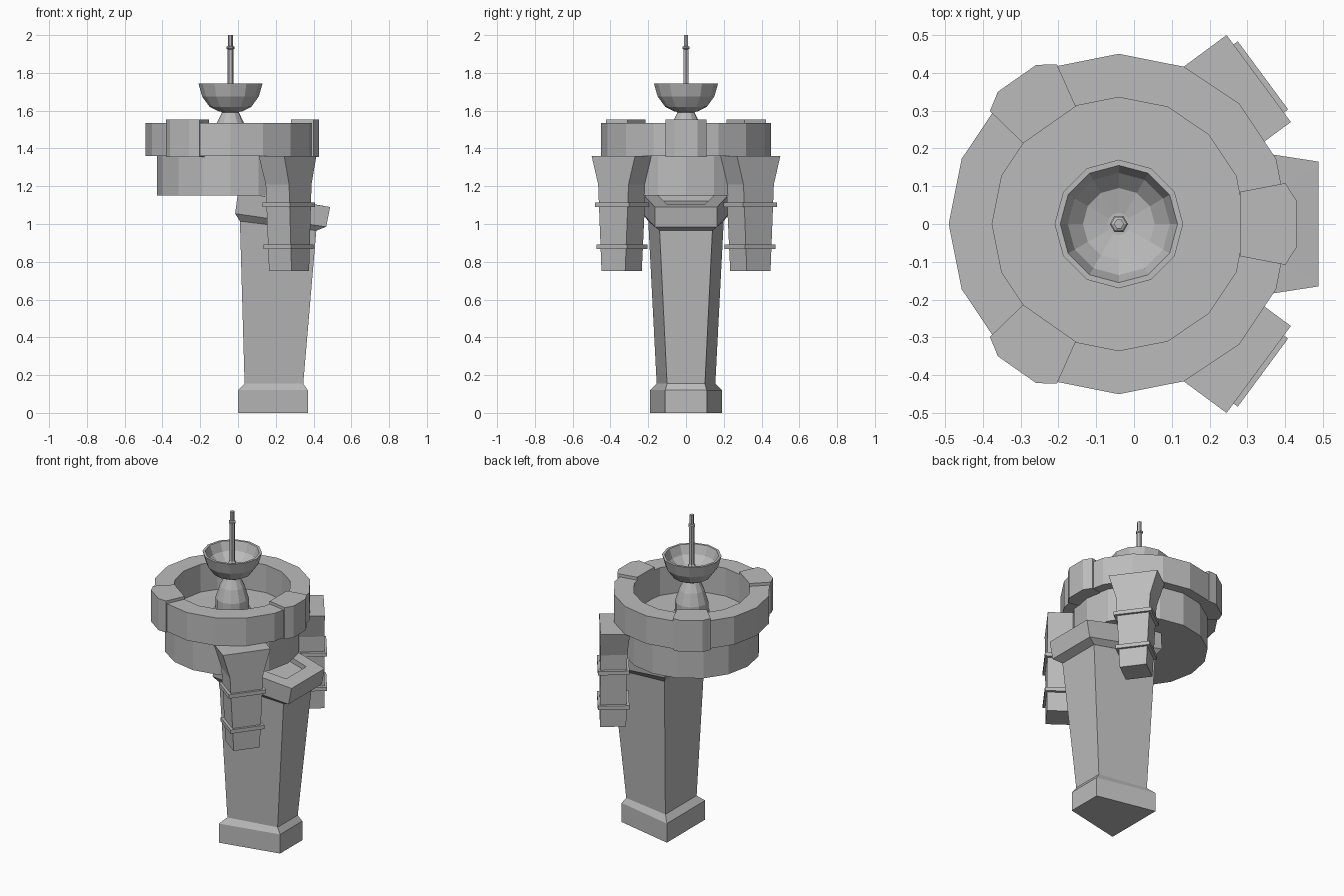
import bpy, bmesh, math
from mathutils import Vector, Matrix

cube = bpy.data.objects.get("Cube")
if cube:
    bpy.data.objects.remove(cube, do_unlink=True)

grey = bpy.data.materials.new("stone_grey")
grey.use_nodes = True
grey.diffuse_color = (0.5, 0.5, 0.5, 1)
bsdf = grey.node_tree.nodes["Principled BSDF"]
bsdf.inputs["Base Color"].default_value = (0.5, 0.5, 0.5, 1)
bsdf.inputs["Roughness"].default_value = 0.8

AXIS = -0.04  # x of the round upper body


def loft(name, rings, loop=False):
    """Skin a stack of cross-sections; loop joins last to first."""
    bm = bmesh.new()
    rows = [[bm.verts.new(p) for p in ring] for ring in rings]
    n = len(rows[0])
    pairs = list(zip(rows, rows[1:]))
    if loop:
        pairs.append((rows[-1], rows[0]))
    else:
        bm.faces.new(rows[0])
        bm.faces.new(rows[-1])
    for a, b in pairs:
        for i in range(n):
            j = (i + 1) % n
            bm.faces.new((a[i], a[j], b[j], b[i]))
    bmesh.ops.recalc_face_normals(bm, faces=bm.faces)
    mesh = bpy.data.meshes.new(name)
    bm.to_mesh(mesh)
    bm.free()
    mesh.materials.append(grey)
    obj = bpy.data.objects.new(name, mesh)
    bpy.context.collection.objects.link(obj)
    return obj


def revolve(name, profile, sides, loop=False):
    """Turn (radius, z) points around the body axis."""
    turn = [math.tau * i / sides for i in range(sides)]
    return loft(name, [[(AXIS + r * math.cos(a), r * math.sin(a), z) for a in turn]
                       for r, z in profile], loop)


def trap(x0, x1, w0, w1, z0, z1=None):
    """Trapezoid section: half-width and height given at each x end."""
    z1 = z0 if z1 is None else z1
    return [(x0, -w0, z0), (x1, -w1, z1), (x1, w1, z1), (x0, w0, z0)]


# Foot and tapered column
loft("foot", [trap(0, .37, .19, .11, 0), trap(0, .37, .19, .11, .12),
              trap(.035, .345, .155, .1, .155)])
loft("column", [trap(.035, .345, .155, .1, .15), trap(.01, .415, .2, .14, 1.02, .97)])

# Sloping console with a sunken top panel
loft("console", [trap(.01, .415, .2, .14, 1.015, .965),
                 trap(-.015, .467, .23, .165, 1.055, .985),
                 trap(0, .488, .24, .165, 1.17, 1.09),
                 trap(.1, .405, .15, .1, 1.153, 1.104),
                 trap(.1, .405, .15, .1, 1.123, 1.074)])

# Round body: drum and raised rim
revolve("drum", [(.39, 1.15), (.39, 1.36)], 16)
revolve("rim", [(.45, 1.36), (.45, 1.535), (.335, 1.535), (.335, 1.36)], 16, loop=True)

# Three clamps over the rim
clamp = [(.32, -.085), (.44, -.108), (.47, -.062), (.47, .062), (.44, .108), (.32, .085)]
for tag, angle in (("side", 0), ("back", 125), ("front", -125)):
    spin = Matrix.Translation((AXIS, 0, 0)) @ Matrix.Rotation(math.radians(angle), 4, 'Z')
    loft("rim_clamp_" + tag, [[spin @ Vector((x, y, z)) for x, y in clamp]
                              for z in (1.355, 1.553)])

# Two hanging brackets, each with two bands
for tag, side in (("back", 1), ("front", -1)):
    out = Vector((.804, .594 * side, 0))
    along = Vector((.594, -.804 * side, 0))

    def section(inner, outer, half, z):
        corners = ((inner, -half), (outer, -half), (outer, half), (inner, half))
        return [out * d + along * (t - .1135) + Vector((0, 0, z)) for d, t in corners]

    loft("bracket_" + tag, [section(.326, .494, .143, 1.36), section(.34, .494, .1, 1.21),
                            section(.346, .494, .078, .75)])
    for label, z, half in (("upper", 1.09, .112), ("lower", .868, .101)):
        loft(f"bracket_band_{label}_{tag}",
             [section(.328, .508, half, z), section(.328, .508, half, z + .024)])

# Centre stand, bowl and mast
revolve("bowl_stand", [(.11, 1.36), (.11, 1.385), (.095, 1.39), (.095, 1.46),
                       (.072, 1.535), (.045, 1.59), (.06, 1.605)], 12)
revolve("bowl", [(.06, 1.595), (.11, 1.62), (.15, 1.675), (.17, 1.745),
                 (.155, 1.745), (.135, 1.69), (.095, 1.65), (.03, 1.635)], 12)
revolve("mast", [(.024, 1.63), (.024, 1.68), (.016, 1.69), (.016, 1.925), (.021, 1.928),
                 (.021, 1.938), (.013, 1.942), (.013, 2)], 6)
